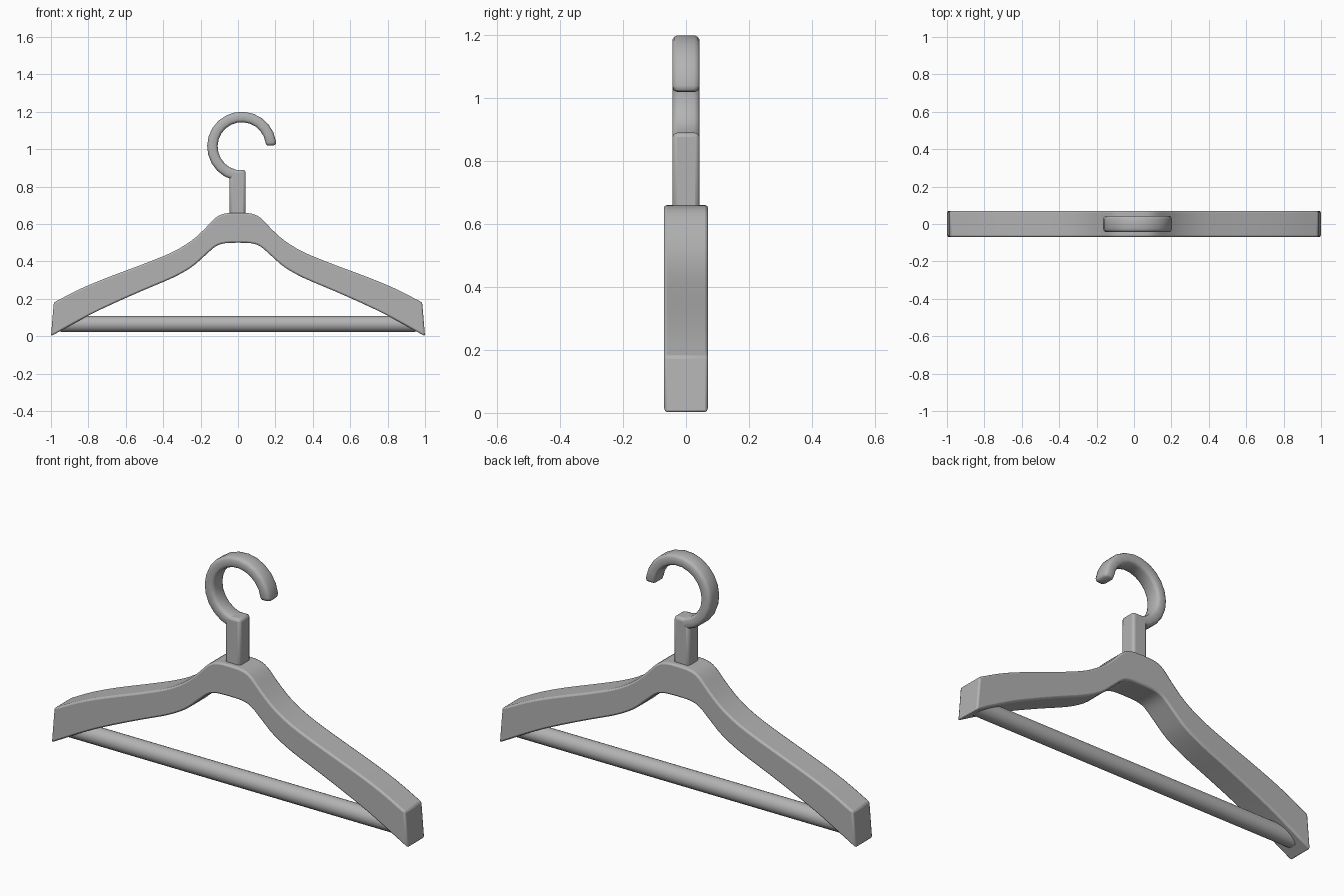
import bpy, bmesh, math
from mathutils import Vector

old = bpy.data.objects.get("Cube")
if old:
    bpy.data.objects.remove(old, do_unlink=True)

GREY = (0.45, 0.45, 0.45, 1)
mat = bpy.data.materials.new("plain grey")
mat.use_nodes = True
mat.diffuse_color = GREY
mat.node_tree.nodes["Principled BSDF"].inputs["Base Color"].default_value = GREY


def finish(bm, name, bevel=0, angle=40):
    """Turn a bmesh into a smooth-shaded object with optional softened edges."""
    bmesh.ops.recalc_face_normals(bm, faces=bm.faces)
    mesh = bpy.data.meshes.new(name)
    bm.to_mesh(mesh)
    bm.free()
    mesh.materials.append(mat)
    obj = bpy.data.objects.new(name, mesh)
    bpy.context.collection.objects.link(obj)
    bpy.ops.object.select_all(action="DESELECT")
    obj.select_set(True)
    bpy.context.view_layer.objects.active = obj
    if bevel:
        mod = obj.modifiers.new("soft edges", "BEVEL")
        mod.width = bevel
        mod.segments = 2
        mod.limit_method = "ANGLE"
        mod.angle_limit = math.radians(angle)
    bpy.ops.object.shade_smooth_by_angle(angle=math.radians(angle))
    return obj


def smooth_path(points, steps=3):
    """Catmull-Rom curve through the points."""
    p = [Vector(q) for q in points]
    p = [2 * p[0] - p[1]] + p + [2 * p[-1] - p[-2]]
    out = []
    for a, b, c, d in zip(p, p[1:], p[2:], p[3:]):
        for i in range(steps):
            t = i / steps
            out.append(0.5 * (2 * b + (c - a) * t + (2 * a - 5 * b + 4 * c - d) * t * t
                              + (3 * b - a - 3 * c + d) * t ** 3))
    return out + [p[-2]]


# Shoulder arms: one half outline, mirrored and extruded
upper = smooth_path([(0, 0.66), (0.07, 0.656), (0.12, 0.633), (0.18, 0.572), (0.25, 0.51),
                     (0.35, 0.45), (0.5, 0.388), (0.7, 0.313), (0.85, 0.25), (0.985, 0.18)])
lower = smooth_path([(1.0, 0), (0.8, 0.11), (0.65, 0.182), (0.5, 0.248), (0.35, 0.312),
                     (0.25, 0.368), (0.18, 0.428), (0.12, 0.48), (0.07, 0.497), (0, 0.5)])
half = upper + lower
outline = half + [Vector((-p.x, p.y)) for p in reversed(half[1:-1])]
bm = bmesh.new()
face = bm.faces.new([bm.verts.new((p.x, -0.07, p.y)) for p in outline])
ext = bmesh.ops.extrude_face_region(bm, geom=[face])
bmesh.ops.translate(bm, vec=(0, 0.14, 0),
                    verts=[v for v in ext["geom"] if isinstance(v, bmesh.types.BMVert)])
finish(bm, "shoulder_arms", 0.009)

# Trouser bar: round rod with its ends buried in the arms
bm = bmesh.new()
bmesh.ops.create_cone(bm, cap_ends=True, segments=24, radius1=0.043, radius2=0.043, depth=1.9)
for v in bm.verts:
    v.co = Vector((v.co.z, v.co.x, v.co.y + 0.065))
finish(bm, "trouser_bar")

# Neck: upright block between arms and hook
bm = bmesh.new()
bmesh.ops.create_cube(bm, size=1)
for v in bm.verts:
    v.co = Vector((v.co.x * 0.085 - 0.002, v.co.y * 0.086, v.co.z * 0.27 + 0.755))
finish(bm, "neck", 0.014)

# Hook: rounded oblong section swept round an open ring
CENTRE, RADIUS, STEPS = Vector((0.02, 0, 1.015)), 0.157, 16
section = [(0.014, 0.043), (0.023, 0.038), (0.028, 0.026)]
section += [(x, -y) for x, y in reversed(section)]
section += [(-x, -y) for x, y in section]
bm = bmesh.new()
rings = []


def add_ring(angle, scale):
    a = math.radians(angle)
    out = Vector((math.cos(a), 0, math.sin(a)))
    rings.append([bm.verts.new(CENTRE + out * (RADIUS + x * scale) + Vector((0, y * scale, 0)))
                  for x, y in section])


for i in range(STEPS + 1):
    add_ring(256 - i * 248 / STEPS, 1)
add_ring(4, 0.92)
add_ring(2, 0.72)
for r, s in zip(rings, rings[1:]):
    for j in range(len(r)):
        k = (j + 1) % len(r)
        bm.faces.new((r[j], r[k], s[k], s[j]))
bm.faces.new(rings[0])
bm.faces.new(rings[-1])
finish(bm, "hook", angle=50)
